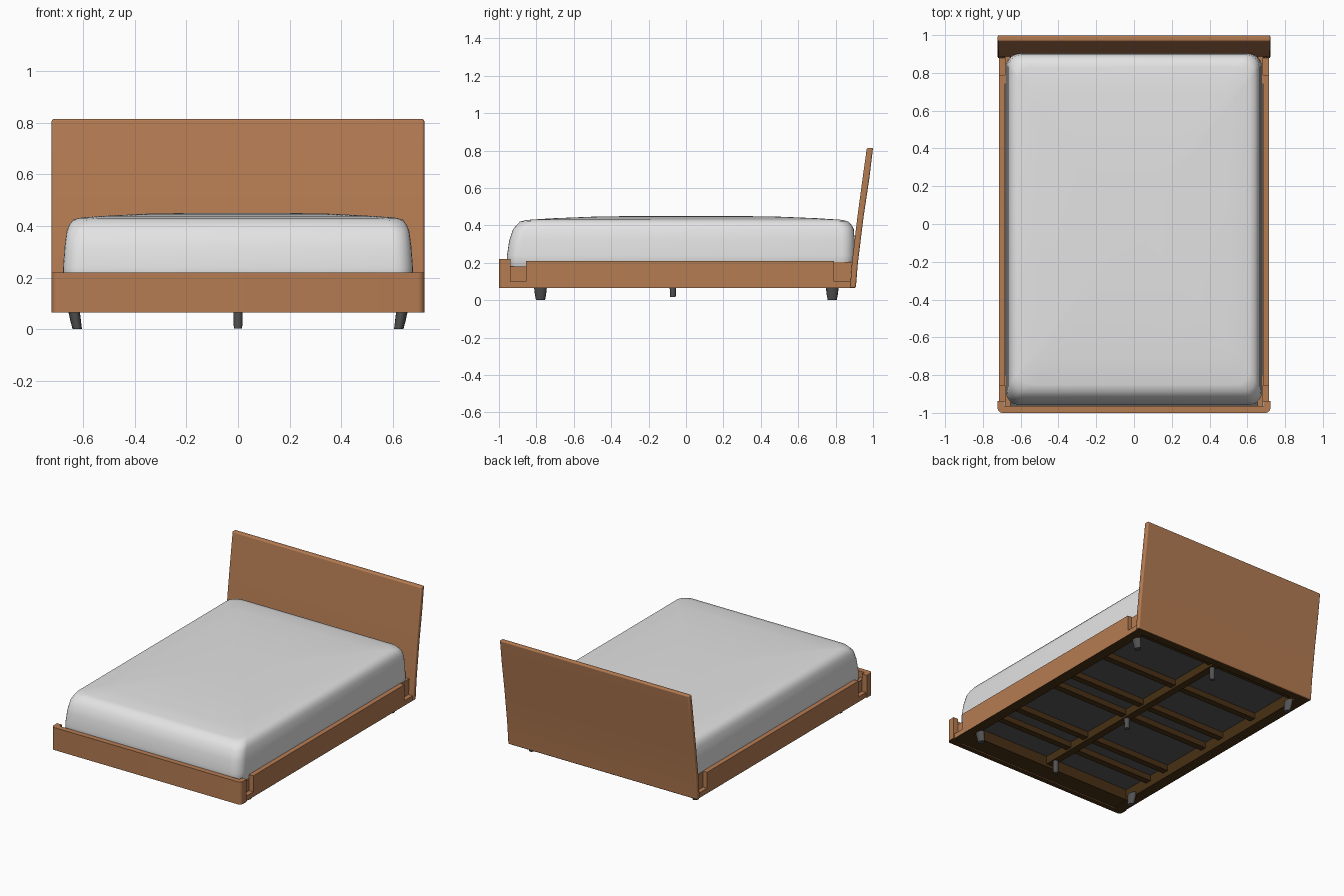
import bpy, bmesh, math
from mathutils import Vector

if "Cube" in bpy.data.objects:
    bpy.data.objects.remove(bpy.data.objects["Cube"])


def material(name, rgb):
    m = bpy.data.materials.new(name)
    m.diffuse_color = (*rgb, 1)
    m.use_nodes = True
    m.node_tree.nodes["Principled BSDF"].inputs["Base Color"].default_value = m.diffuse_color
    return m


WOOD = material("warm wood", (0.46, 0.2, 0.085))
FABRIC = material("white fabric", (0.77, 0.77, 0.77))
DARK = material("dark leg", (0.085, 0.085, 0.087))
UNDER = material("dark brown underside", (0.065, 0.03, 0.007))
PANEL = material("dark grey base cloth", (0.1, 0.098, 0.105))


def finish(bm, name, mat, bevel=0.0, angle=35, dark_rule=None):
    bmesh.ops.recalc_face_normals(bm, faces=bm.faces)
    if dark_rule:  # faces hidden inside or below the frame are dark brown
        for f in bm.faces:
            if dark_rule(f.normal, f.calc_center_median()):
                f.material_index = 1
    me = bpy.data.meshes.new(name)
    bm.to_mesh(me)
    bm.free()
    ob = bpy.data.objects.new(name, me)
    bpy.context.collection.objects.link(ob)
    me.materials.append(mat)
    me.materials.append(UNDER) if dark_rule else None
    bpy.context.view_layer.objects.active = ob
    bpy.ops.object.select_all(action='DESELECT')
    ob.select_set(True)
    if bevel:
        mod = ob.modifiers.new("bevel", 'BEVEL')
        mod.width, mod.segments = bevel, 4
        mod.limit_method = 'ANGLE'
    bpy.ops.object.shade_smooth_by_angle(angle=math.radians(angle))
    return ob


def box(name, x, y, z, mat=WOOD, bevel=0.0, dark_rule=None):
    bm = bmesh.new()
    bmesh.ops.create_cube(bm, size=1)
    for v in bm.verts:
        v.co = Vector([(a + b) / 2 + c * (b - a) for c, (a, b) in zip(v.co, (x, y, z))])
    return finish(bm, name, mat, bevel, 35, dark_rule)


def extrude_x(name, yz, x0, x1, mat=WOOD, bevel=0.0, dark_rule=None):
    bm = bmesh.new()
    f = bm.faces.new([bm.verts.new((x0, y, z)) for y, z in yz])
    ret = bmesh.ops.extrude_face_region(bm, geom=[f])
    for v in ret["geom"]:
        if isinstance(v, bmesh.types.BMVert):
            v.co.x = x1
    if len([g for g in bm.faces if len(g.verts) == len(yz)]) < 2:
        bm.faces.new([v for v in bm.verts if v.co.x == x0])
    return finish(bm, name, mat, bevel, 35, dark_rule)


def loft(name, rings, mat, angle=35, dark_rule=None):
    bm = bmesh.new()
    loops = [[bm.verts.new(p) for p in r] for r in rings]
    for a, b in zip(loops, loops[1:]):
        for i in range(len(a)):
            j = (i + 1) % len(a)
            bm.faces.new((a[i], a[j], b[j], b[i]))
    bm.faces.new(loops[0])
    bm.faces.new(loops[-1])
    return finish(bm, name, mat, 0, angle, dark_rule)


def faces_down(n, c):
    return n.z < -.7


# Leaning, slightly curved headboard
front = [(.877, .065), (.887, .2), (.917, .45), (.944, .65), (.967, .815)]
back = [(1.0, .815), (.98, .65), (.95, .45), (.919, .2), (.908, .065)]
extrude_x("headboard", front + back, -.722, .722, WOOD, .009, faces_down)


# Footboard: plan outline with rounded front corners and short returns
def arc(cx, cy, r, a0, a1, n=5):
    return [(cx + r * math.cos(math.radians(a0 + (a1 - a0) * i / n)),
             cy + r * math.sin(math.radians(a0 + (a1 - a0) * i / n))) for i in range(n + 1)]


plan = ([(-.722, -.937)] + arc(-.697, -.975, .025, 180, 270) + arc(.697, -.975, .025, 270, 360)
        + [(.722, -.937), (.685, -.937), (.685, -.963), (-.685, -.963), (-.685, -.937)])
loft("footboard", [[(x, y, z) for x, y in plan] for z in (.065, .22)], WOOD, 35, faces_down)

# Side rails with slots at both ends, and inner corner blocks
rail = [(-.94, .065), (.89, .065), (.89, .1), (.79, .1), (.79, .21),
        (-.855, .21), (-.855, .1), (-.94, .1)]
for s, side in ((-1, "left"), (1, "right")):
    extrude_x(side + "_rail", rail, s * .682, s * .715, WOOD, 0, faces_down)
    box(side + "_foot_block", sorted((s * .655, s * .684)), (-.963, -.80), (.08, .18),
        WOOD, 0, faces_down)
    box(side + "_head_block", sorted((s * .655, s * .684)), (.74, .888), (.08, .205),
        WOOD, 0, faces_down)
    # Dark lining along the inside of the rail
    box(side + "_rail_lining", sorted((s * .64, s * .683)), (-.963, .88), (.066, .15), UNDER)

# Dark linings at both ends, base cloth and supports below the mattress
box("foot_lining", (-.683, .683), (-.9635, -.84), (.07, .15), UNDER)
box("head_lining", (-.683, .683), (.85, .882), (.066, .15), UNDER)
box("base_cloth", (-.682, .682), (-.963, .885), (.145, .164), PANEL)
box("centre_beam", (-.025, .025), (-.90, .87), (.09, .15), UNDER)
for i, y in enumerate((-.62, -.45, -.07, .1, .42, .8)):
    box(f"cross_beam_{i + 1}", (-.66, .66), (y - .022, y + .022), (.105, .15), UNDER)


# Crowned mattress: rounded rectangles stacked upward
def rounded(hx, y0, y1, r, z):
    pts = []
    for cx, cy, a in ((hx - r, y1 - r, 0), (r - hx, y1 - r, 90),
                      (r - hx, y0 + r, 180), (hx - r, y0 + r, 270)):
        pts += arc(cx, cy, r, a, a + 90, 6)
    return [(x, y, z - (.014 * abs(y / .9) ** 3 if z > .41 else 0)) for x, y in pts]


sections = [(.665, -.945, .89, .06, .165), (.678, -.958, .9, .07, .185),
            (.678, -.957, .902, .07, .24), (.672, -.945, .902, .07, .32),
            (.664, -.925, .897, .07, .38), (.655, -.908, .887, .07, .413),
            (.64, -.888, .868, .07, .434), (.61, -.85, .83, .07, .441),
            (.5, -.72, .7, .07, .445), (.35, -.5, .5, .07, .449), (.15, -.25, .25, .05, .451)]
loft("mattress", [rounded(*s) for s in sections], FABRIC, 50)


# Tapered legs
def leg(name, x, y, z, dx, w0, w1, d0, d1, top=.085):
    def ring(cx, w, d, h):
        return [(cx + w * math.cos(t * math.pi / 8), y + d * math.sin(t * math.pi / 8), h)
                for t in range(16)]
    loft(name, [ring(x, w1, d1, z), ring(x + dx * .4, (w0 + w1) / 2, (d0 + d1) / 2, z + .03),
                ring(x + dx, w0, d0, top)], DARK)


for s, side in ((-1, "left"), (1, "right")):
    leg(f"front_{side}_leg", s * .623, -.778, 0, s * .015, .023, .018, .036, .024)
    leg(f"back_{side}_leg", s * .623, .782, 0, s * .015, .023, .018, .036, .024)
for i, (y, z) in enumerate(((-.78, .003), (-.07, .018), (.78, .003))):
    leg(f"centre_leg_{i + 1}", 0, y, z, 0, .019, .016, .018, .015, .1)
